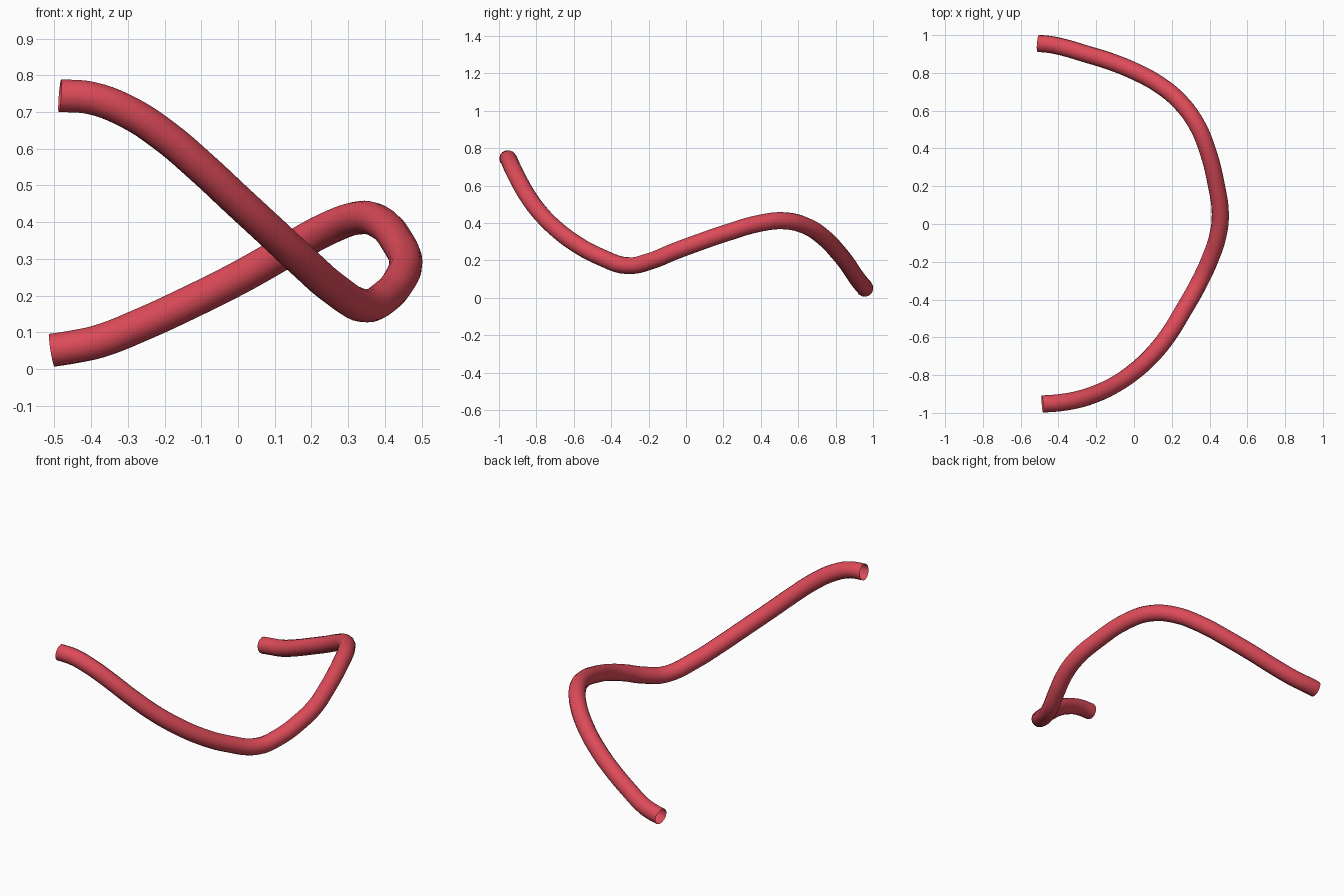
import bpy

if "Cube" in bpy.data.objects:
    bpy.data.objects.remove(bpy.data.objects["Cube"])

# Centre line of the bent tube, from upper front end to lower back end
PATH = [
    (-0.485, -0.953, 0.745), (-0.40, -0.947, 0.738), (-0.30, -0.93, 0.70),
    (-0.20, -0.898, 0.635), (-0.10, -0.85, 0.55), (0.0, -0.782, 0.457),
    (0.09, -0.70, 0.374), (0.18, -0.59, 0.29), (0.26, -0.46, 0.22),
    (0.345, -0.31, 0.172), (0.405, -0.18, 0.20), (0.442, -0.07, 0.245),
    (0.457, 0.05, 0.29), (0.437, 0.20, 0.342), (0.386, 0.40, 0.40),
    (0.33, 0.53, 0.412), (0.245, 0.645, 0.383), (0.13, 0.74, 0.32),
    (0.0, 0.81, 0.247), (-0.13, 0.862, 0.182), (-0.26, 0.902, 0.122),
    (-0.38, 0.937, 0.075), (-0.45, 0.951, 0.06), (-0.507, 0.956, 0.051),
]
RADIUS = 0.0455

curve = bpy.data.curves.new("bent_tube", 'CURVE')
curve.dimensions = '3D'
curve.resolution_u = 5
curve.bevel_depth = RADIUS
curve.bevel_resolution = 5
curve.use_fill_caps = False  # open ends
spline = curve.splines.new('BEZIER')
spline.bezier_points.add(len(PATH) - 1)
for point, co in zip(spline.bezier_points, PATH):
    point.co = co
    point.handle_left_type = point.handle_right_type = 'AUTO'

tube = bpy.data.objects.new("bent_tube", curve)
bpy.context.collection.objects.link(tube)
bpy.context.view_layer.objects.active = tube
tube.select_set(True)
bpy.ops.object.convert(target='MESH')
bpy.ops.object.shade_smooth()

# Red finish
red = bpy.data.materials.new("red")
red.diffuse_color = (0.72, 0.07, 0.10, 1)
red.use_nodes = True
red.node_tree.nodes["Principled BSDF"].inputs["Base Color"].default_value = red.diffuse_color
tube = bpy.context.object
tube.data.materials.clear()
tube.data.materials.append(red)
